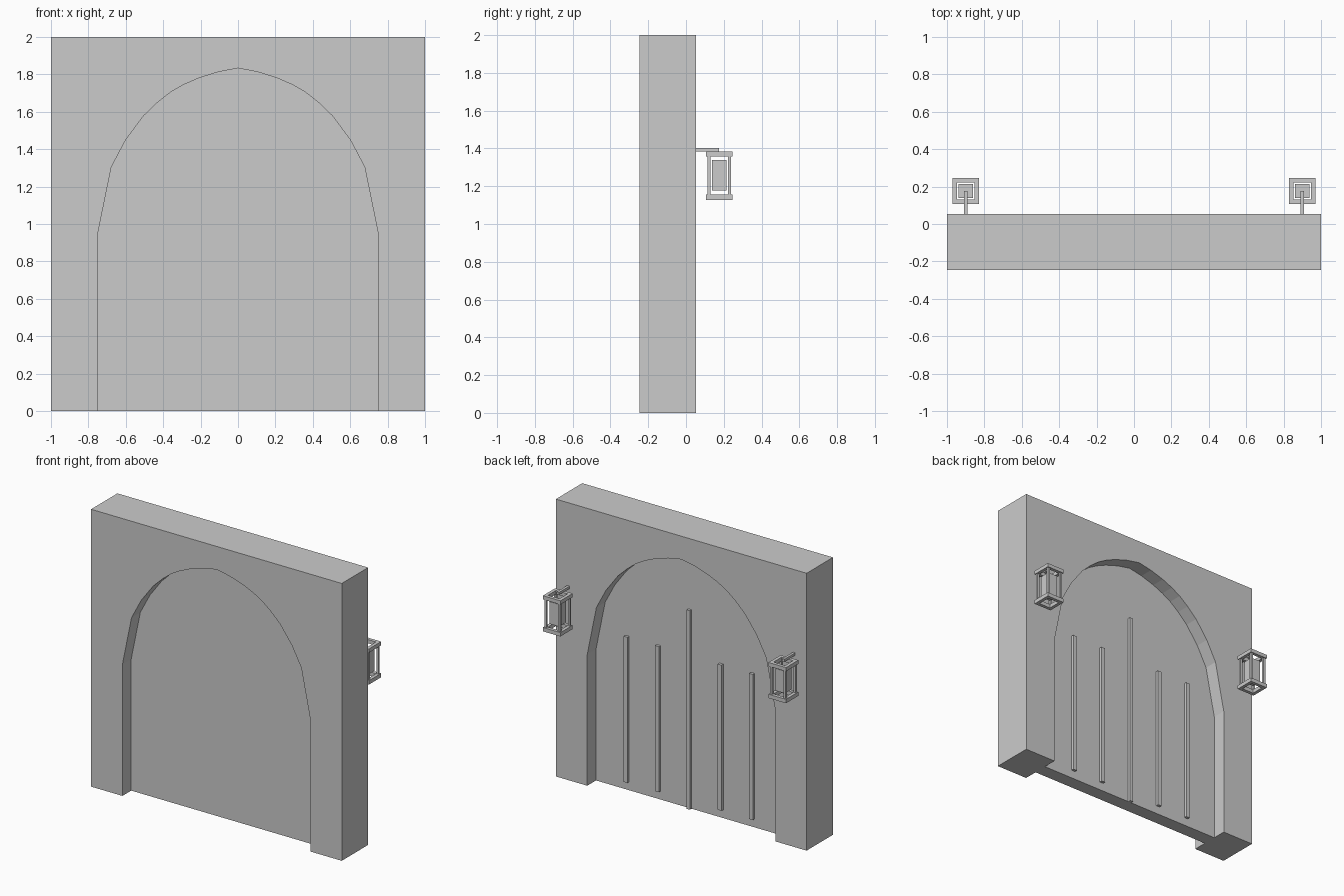
import bpy, bmesh

if "Cube" in bpy.data.objects:
    bpy.data.objects.remove(bpy.data.objects["Cube"])

WALL_BACK, WALL_FRONT = 0.054, -0.246
DOOR_BACK, DOOR_FRONT = -0.046, -0.146


def finish(name, bm):
    bmesh.ops.recalc_face_normals(bm, faces=bm.faces)
    me = bpy.data.meshes.new(name)
    bm.to_mesh(me)
    bm.free()
    ob = bpy.data.objects.new(name, me)
    bpy.context.collection.objects.link(ob)
    return ob


def add_box(bm, x0, x1, y0, y1, z0, z1):
    v = bmesh.ops.create_cube(bm, size=1)["verts"]
    bmesh.ops.scale(bm, vec=(x1 - x0, y1 - y0, z1 - z0), verts=v)
    bmesh.ops.translate(bm, vec=((x0 + x1) / 2, (y0 + y1) / 2, (z0 + z1) / 2), verts=v)


def box(name, *dims):
    bm = bmesh.new()
    add_box(bm, *dims)
    return finish(name, bm)


def extruded(name, outline, y0, y1):
    """Extrude an xz outline along y."""
    bm = bmesh.new()
    f = bm.faces.new([bm.verts.new((x, y0, z)) for x, z in outline])
    r = bmesh.ops.extrude_face_region(bm, geom=[f], use_keep_orig=True)
    vs = [g for g in r["geom"] if isinstance(g, bmesh.types.BMVert)]
    bmesh.ops.translate(bm, vec=(0, y1 - y0, 0), verts=vs)
    return finish(name, bm)


# pointed arch outline, right half from the floor to the apex
half = [(0.75, 0), (0.75, 0.947), (0.677, 1.305), (0.60, 1.45), (0.505, 1.578),
        (0.43, 1.65), (0.36, 1.705), (0.29, 1.745), (0.21, 1.78), (0.105, 1.813)]
arch = half + [(0, 1.833)] + [(-x, z) for x, z in reversed(half)]

# wall with arched opening, and the recessed door filling it
extruded("wall", [(-1, 0), (-1, 2), (1, 2), (1, 0)] + arch, WALL_FRONT, WALL_BACK)
extruded("door", arch, DOOR_FRONT, DOOR_BACK)

# raised strips on the back of the door
for i, x in enumerate((-0.5, -0.25, 0.25, 0.5)):
    box(f"door_strip_{i + 1}", x - 0.015, x + 0.015,
        DOOR_BACK - 0.01, DOOR_BACK + 0.02, 0.06, 1.11)
box("door_centre_strip", -0.0125, 0.0125, DOOR_BACK - 0.01, DOOR_BACK + 0.02, 0, 1.435)


def ring(bm, cx, cy, z0, z1, outer, inner):
    """Square frame with a square hole."""
    loops = []
    for r, z in ((outer, z0), (outer, z1), (inner, z1), (inner, z0)):
        loops.append([bm.verts.new((cx + r * sx, cy + r * sy, z))
                      for sx, sy in ((-1, -1), (1, -1), (1, 1), (-1, 1))])
    for k in range(4):
        a, b = loops[k], loops[(k + 1) % 4]
        for i in range(4):
            j = (i + 1) % 4
            bm.faces.new((a[i], a[j], b[j], b[i]))


# lanterns hung from brackets on either side of the door
CY = 0.176
for side, cx in (("left", -0.9), ("right", 0.9)):
    box(f"{side}_lantern_bracket", cx - 0.009, cx + 0.009,
        WALL_BACK - 0.01, CY, 1.384, 1.402)
    bm = bmesh.new()
    ring(bm, cx, CY, 1.128, 1.156, 0.07, 0.046)
    ring(bm, cx, CY, 1.358, 1.385, 0.07, 0.046)
    for sx in (-1, 1):
        for sy in (-1, 1):
            px, py = cx + sx * 0.055, CY + sy * 0.055
            add_box(bm, px - 0.008, px + 0.008, py - 0.008, py + 0.008, 1.156, 1.358)
    finish(f"{side}_lantern_frame", bm)
    box(f"{side}_lantern_light", cx - 0.038, cx + 0.038,
        CY - 0.038, CY + 0.038, 1.178, 1.338)
